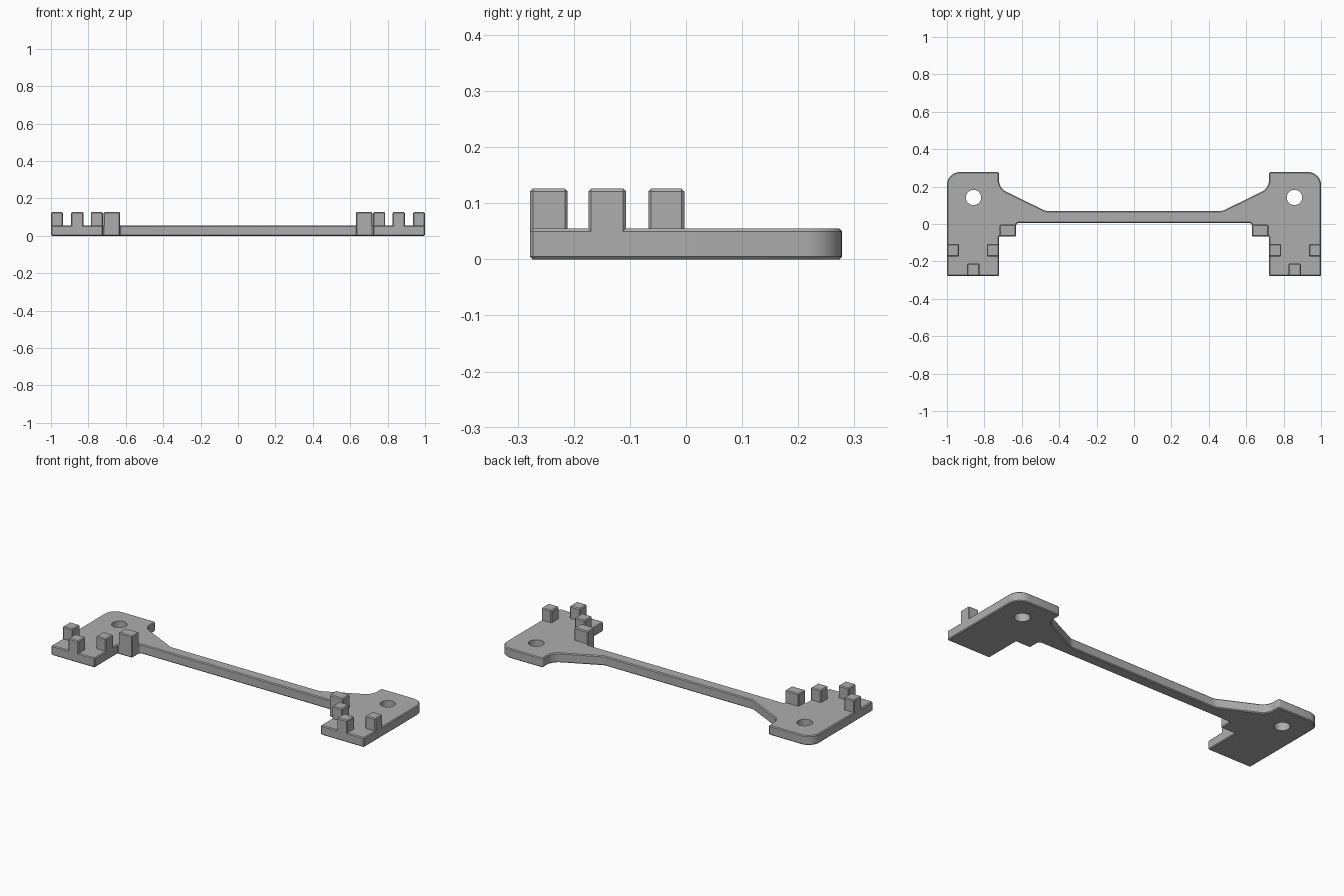
import bpy, bmesh, math

cube = bpy.data.objects.get("Cube")
if cube:
    bpy.data.objects.remove(cube)

THICK, POST_TOP, CHAMFER = 0.055, 0.126, 0.005

grey = bpy.data.materials.new("plain grey")
grey.use_nodes = True
colour = (0.42, 0.42, 0.42, 1)
grey.diffuse_color = colour
grey.node_tree.nodes["Principled BSDF"].inputs["Base Color"].default_value = colour


def make_object(name, bm):
    bmesh.ops.recalc_face_normals(bm, faces=bm.faces)
    mesh = bpy.data.meshes.new(name)
    bm.to_mesh(mesh)
    bm.free()
    mesh.materials.append(grey)
    obj = bpy.data.objects.new(name, mesh)
    bpy.context.collection.objects.link(obj)
    return obj


def chamfer(obj):
    mod = obj.modifiers.new("chamfer", 'BEVEL')
    mod.width = CHAMFER
    mod.segments = 1
    mod.limit_method = 'ANGLE'
    mod.angle_limit = math.radians(40)


def smooth(obj):
    bpy.ops.object.select_all(action='DESELECT')
    obj.select_set(True)
    bpy.context.view_layer.objects.active = obj
    for mod in list(obj.modifiers):
        bpy.ops.object.modifier_apply(modifier=mod.name)
    bpy.ops.object.shade_smooth_by_angle(angle=math.radians(30))


def arc(cx, cy, r, start, end, steps):
    angles = [math.radians(start + (end - start) * i / steps) for i in range(steps + 1)]
    return [(cx + r * math.cos(a), cy + r * math.sin(a)) for a in angles]


# Right half of the bracket outline, from front centre round to back centre
half = (
    arc(0.618, -0.007, 0.012, 90, 0, 4)             # small fillet into the tab
    + [(0.63, -0.066), (0.722, -0.066), (0.722, -0.278), (1, -0.278)]
    + arc(0.93, 0.208, 0.07, 0, 90, 10)             # rounded outer back corner
    + arc(0.731, 0.269, 0.009, 90, 180, 3)          # inner back corner
    + arc(0.652, 0.235, 0.07, 0, -60, 8)            # fillet into the sloping arm
    + arc(0.46, 0.13, 0.06, -60, -90, 4)            # fillet into the bar
)
outline = half + [(-x, y) for x, y in reversed(half)]

bm = bmesh.new()
face = bm.faces.new([bm.verts.new((x, y, 0)) for x, y in outline])
top = bmesh.ops.extrude_face_region(bm, geom=[face])["geom"]
bmesh.ops.translate(bm, verts=[v for v in top if isinstance(v, bmesh.types.BMVert)],
                    vec=(0, 0, THICK))
bracket = make_object("bracket_plate", bm)
chamfer(bracket)

# Screw holes
cutters = []
for side in (-1, 1):
    bm = bmesh.new()
    bmesh.ops.create_cone(bm, cap_ends=True, segments=32, radius1=0.041, radius2=0.041, depth=0.3)
    cutter = make_object("hole_cutter", bm)
    cutter.location = (side * 0.858, 0.142, 0)
    cutter.hide_render = True
    cutters.append(cutter)
    mod = bracket.modifiers.new("hole", 'BOOLEAN')
    mod.operation = 'DIFFERENCE'
    mod.solver = 'EXACT'
    mod.object = cutter
bpy.context.view_layer.update()
smooth(bracket)
for cutter in cutters:
    bpy.data.objects.remove(cutter)


# Upright posts: x range, y range, base height
posts = {
    "outer_post": (0.935, 1, -0.174, -0.107, 0.04),
    "inner_post": (0.722, 0.787, -0.174, -0.107, 0.04),
    "front_post": (0.826, 0.892, -0.278, -0.211, 0.04),
    "tab_post": (0.63, 0.718, -0.067, -0.003, 0.0),
}
for name, (x0, x1, y0, y1, z0) in posts.items():
    for side, label in ((1, "left"), (-1, "right")):
        bm = bmesh.new()
        bmesh.ops.create_cube(bm, size=1)
        bmesh.ops.scale(bm, verts=bm.verts, vec=(x1 - x0, y1 - y0, POST_TOP - z0))
        bmesh.ops.translate(bm, verts=bm.verts,
                            vec=(side * (x0 + x1) / 2, (y0 + y1) / 2, (z0 + POST_TOP) / 2))
        post = make_object(f"{label}_{name}", bm)
        chamfer(post)
        smooth(post)
